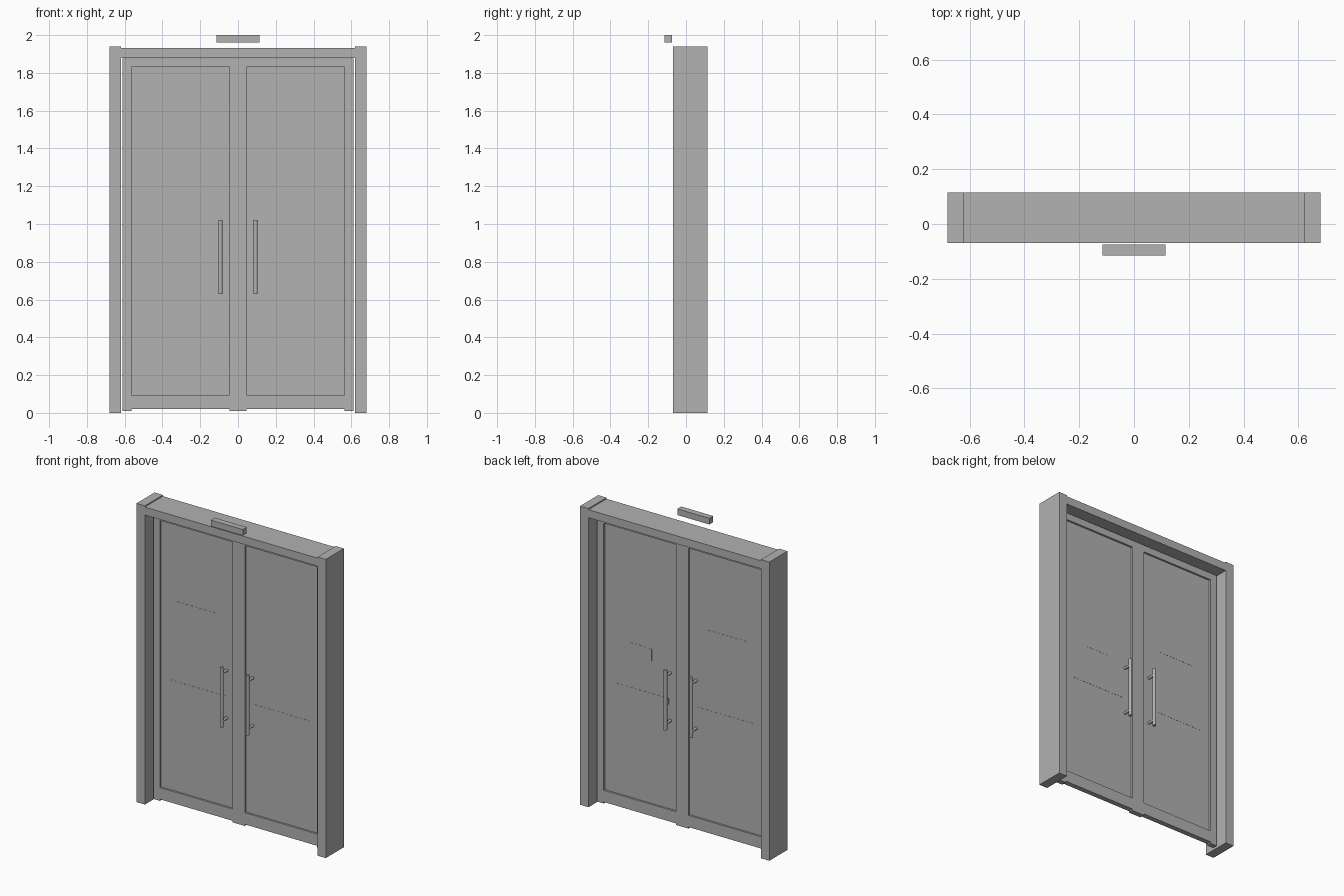
import bpy
from mathutils import Vector

if "Cube" in bpy.data.objects:
    bpy.data.objects.remove(bpy.data.objects["Cube"])

grey = bpy.data.materials.new("plain grey")
grey.diffuse_color = (0.445, 0.445, 0.445, 1)
grey.use_nodes = True
grey.node_tree.nodes["Principled BSDF"].inputs["Base Color"].default_value = grey.diffuse_color

MID = 0.0225           # depth of the door centre plane
LEAF = 0.0165          # half thickness of the leaf frame
PANE = 0.004           # half thickness of the pane


def box(name, x, y, z):
    """Box from (min, max) ranges."""
    bpy.ops.mesh.primitive_cube_add(size=1)
    ob = bpy.context.object
    ob.name = name
    lo, hi = Vector((x[0], y[0], z[0])), Vector((x[1], y[1], z[1]))
    for v in ob.data.vertices:
        v.co = [(lo[i] + hi[i]) / 2 + v.co[i] * (hi[i] - lo[i]) for i in range(3)]
    ob.data.materials.append(grey)
    return ob


def rod(name, a, b, r):
    """Cylinder between two points."""
    a, b = Vector(a), Vector(b)
    bpy.ops.mesh.primitive_cylinder_add(vertices=16, radius=r, depth=(b - a).length,
                                        location=(a + b) / 2)
    ob = bpy.context.object
    ob.name = name
    ob.rotation_euler = (b - a).to_track_quat('Z', 'Y').to_euler()
    ob.data.materials.append(grey)
    bpy.ops.object.shade_smooth_by_angle()
    return ob


def span(s, a, b):
    """Range mirrored to side s."""
    return tuple(sorted((s * a, s * b)))


# Fixed surround
FRAME_Y = (-0.07, 0.115)
box("header", (-0.62, 0.62), FRAME_Y, (1.88, 1.932))
box("sensor", (-0.115, 0.115), (-0.115, -0.075), (1.96, 2.0))

leaf_y = (MID - LEAF, MID + LEAF)
for s, side in ((-1, "left"), (1, "right")):
    box(side + "_post", span(s, 0.62, 0.68), FRAME_Y, (0, 1.94))

    # Door leaf: stiles, rails and pane
    box(side + "_outer_stile", span(s, 0.565, 0.612), leaf_y, (0.01, 1.875))
    box(side + "_meeting_stile", span(s, 0, 0.045), leaf_y, (0.01, 1.875))
    box(side + "_bottom_rail", span(s, 0.045, 0.565), leaf_y, (0.02, 0.096))
    box(side + "_top_rail", span(s, 0.045, 0.565), leaf_y, (1.83, 1.875))
    box(side + "_pane", span(s, 0.045, 0.565), (MID - PANE, MID + PANE), (0.096, 1.83))

    # Thin marking strip showing on both sides of the pane
    box(side + "_strip", span(s, 0.105, 0.5), (MID - PANE - 0.001, MID + PANE + 0.001),
        (0.77, 0.81))

    # Pull handles on both faces
    for d, face in ((-1, "front"), (1, "back")):
        x, y = s * 0.093, MID + d * 0.055
        rod(f"{side}_{face}_handle", (x, y, 0.63), (x, y, 1.02), 0.011)
        for z in (0.67, 0.98):
            rod(f"{side}_{face}_standoff", (x, MID + d * PANE, z), (x, y, z), 0.009)

# Notice plates on the panes
box("large_notice", (-0.45, -0.17), (MID - PANE - 0.001, MID + PANE + 0.001), (1.19, 1.33))
box("small_notice", (0.227, 0.387), (MID + PANE, MID + PANE + 0.001), (1.02, 1.10))
